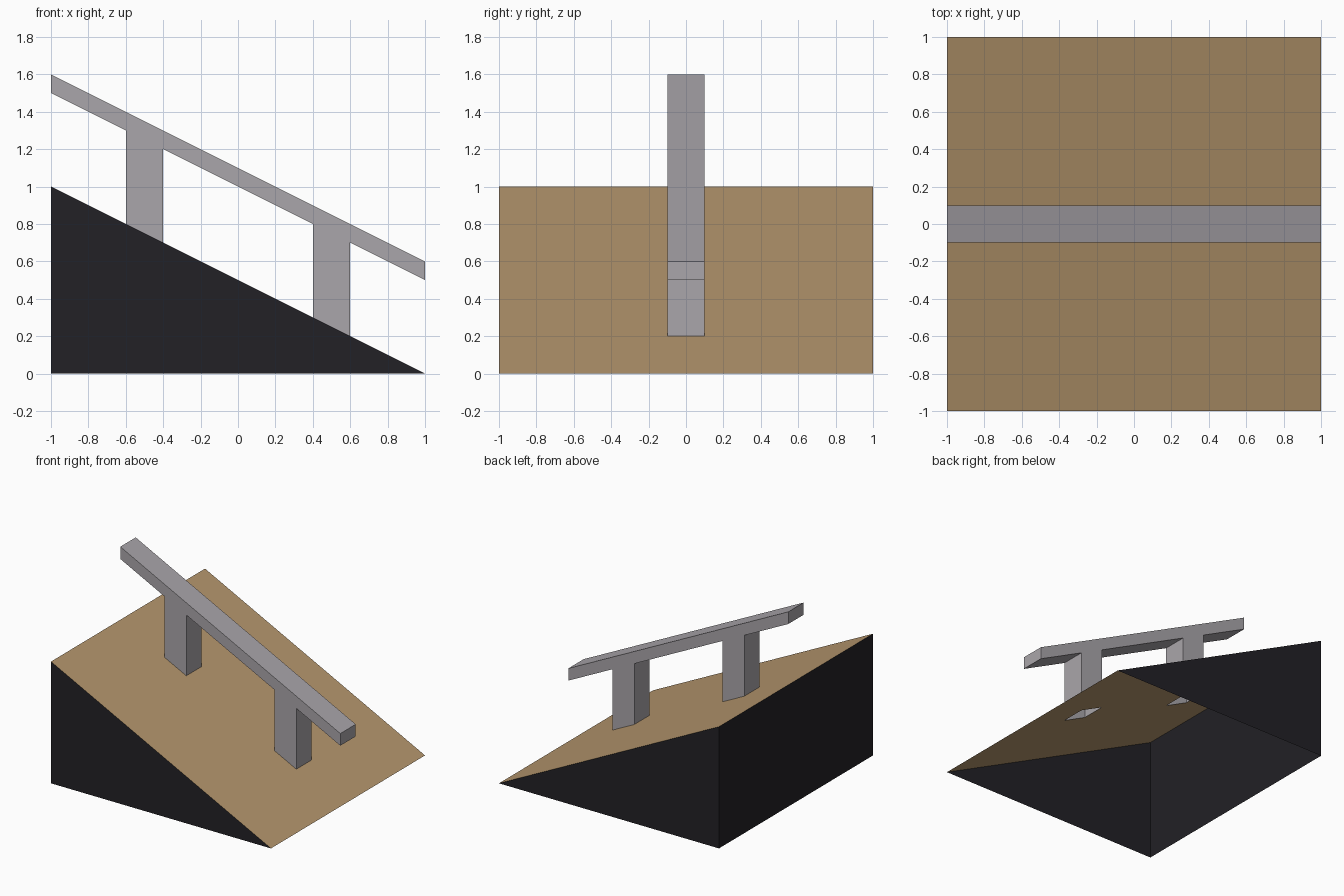
import bpy
import bmesh

if "Cube" in bpy.data.objects:
    bpy.data.objects.remove(bpy.data.objects["Cube"])


def material(name, rgb):
    m = bpy.data.materials.new(name)
    m.diffuse_color = (*rgb, 1)
    m.use_nodes = True
    m.node_tree.nodes["Principled BSDF"].inputs["Base Color"].default_value = m.diffuse_color
    return m


def finish(name, bm, mat):
    mesh = bpy.data.meshes.new(name)
    bm.to_mesh(mesh)
    bm.free()
    mesh.materials.append(mat)
    obj = bpy.data.objects.new(name, mesh)
    bpy.context.collection.objects.link(obj)
    return obj


def extrude_profile(name, profile, half_width, mat, open_edges=()):
    """Extrude a counter-clockwise x-z profile along y, leaving some edges open."""
    bm = bmesh.new()
    front, back = ([bm.verts.new((x, y, z)) for x, z in profile]
                   for y in (-half_width, half_width))
    bm.faces.new(front)
    bm.faces.new(back[::-1])
    n = len(profile)
    for i in range(n):
        if i not in open_edges:
            j = (i + 1) % n
            bm.faces.new((front[j], front[i], back[i], back[j]))
    return finish(name, bm, mat)


def slope(x, height):
    return (x, height - x / 2)


DECK, RAIL_BOTTOM, RAIL_TOP = 0.5, 1.0, 1.1
black = material("black", (0.016, 0.015, 0.019))
tan = material("tan", (0.47, 0.31, 0.155))
grey = material("grey", (0.40, 0.38, 0.405))

# Ramp walls: two triangular sides and the tall end, open underneath
extrude_profile("ramp_walls", [(-1, 0), (1, 0), (-1, 1)], 1, black, open_edges=(0, 1))

# Sloped deck with openings below the hollow posts
xs = (-1, -0.6, -0.4, 0.4, 0.6, 1)
ys = (-1, -0.1, 0.1, 1)
bm = bmesh.new()
grid = [[bm.verts.new((x, y, slope(x, DECK)[1])) for y in ys] for x in xs]
for i in range(len(xs) - 1):
    for j in range(len(ys) - 1):
        if j == 1 and i in (1, 3):
            continue
        bm.faces.new((grid[i][j], grid[i + 1][j], grid[i + 1][j + 1], grid[i][j + 1]))
finish("ramp_deck", bm, tan)

# Grind rail and its two posts, one continuous shell open at the post feet
profile = [slope(-1, RAIL_BOTTOM)]
for left, right in ((-0.6, -0.4), (0.4, 0.6)):
    profile += [slope(left, RAIL_BOTTOM), slope(left, DECK),
                slope(right, DECK), slope(right, RAIL_BOTTOM)]
profile += [slope(1, RAIL_BOTTOM), slope(1, RAIL_TOP), slope(-1, RAIL_TOP)]
extrude_profile("rail_with_posts", profile, 0.1, grey, open_edges=(2, 6))
